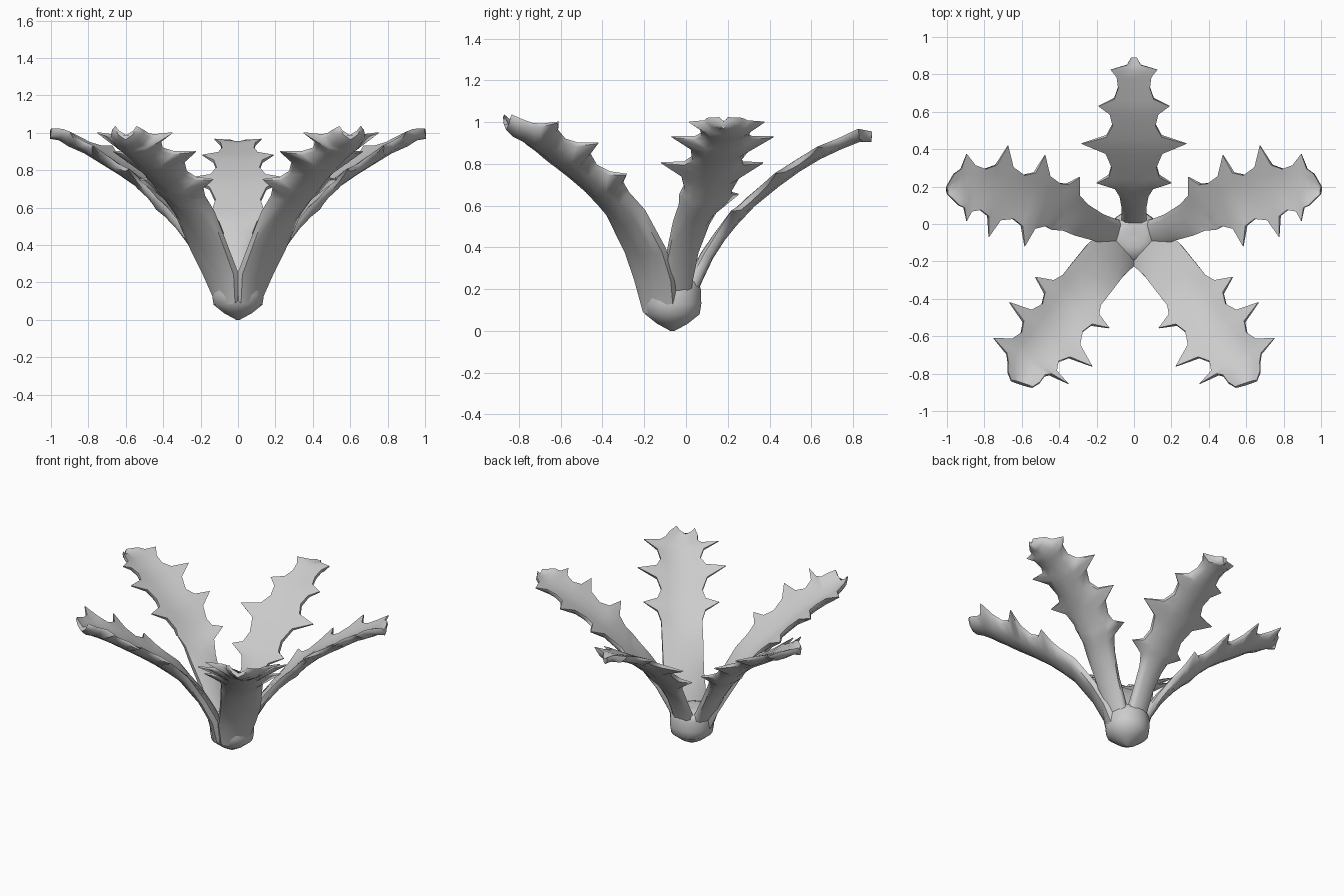
import bpy, bmesh, math
from mathutils import Vector

if "Cube" in bpy.data.objects:
    bpy.data.objects.remove(bpy.data.objects["Cube"])

grey = bpy.data.materials.new("leaf_grey")
grey.diffuse_color = (0.6, 0.6, 0.6, 1)
grey.use_nodes = True
grey.node_tree.nodes["Principled BSDF"].inputs["Base Color"].default_value = grey.diffuse_color
UP = Vector((0, 0, 1))


def finish(name, bm, angle):
    bmesh.ops.recalc_face_normals(bm, faces=bm.faces)
    mesh = bpy.data.meshes.new(name)
    bm.to_mesh(mesh)
    bm.free()
    mesh.materials.append(grey)
    obj = bpy.data.objects.new(name, mesh)
    bpy.context.collection.objects.link(obj)
    bpy.ops.object.select_all(action='DESELECT')
    obj.select_set(True)
    bpy.context.view_layer.objects.active = obj
    bpy.ops.object.shade_smooth_by_angle(angle=math.radians(angle))
    return obj


def skin(bm, rings):
    n = len(rings[0])
    for a, b in zip(rings, rings[1:]):
        for i in range(n):
            bm.faces.new((a[i], a[(i + 1) % n], b[(i + 1) % n], b[i]))
    bm.faces.new(rings[0])
    bm.faces.new(rings[-1])


def leaf(name, rows, cup, flip=1):
    """Row: x, y, z, left half width, right half width, half thickness, tooth rise (0 = no tooth).
    cup lifts the blade edges between the teeth."""
    full = []
    for i, r in enumerate(rows):
        lift = cup * min(max((r[2] - 0.35) / 0.25, 0), 1)

        # narrow shoulder rings on both sides of a tooth keep it pointed
        def shoulder(o):
            s = [0.6 * p + 0.4 * q for p, q in zip(r, o)]
            for k in (3, 4):
                s[k] = o[k] + 0.2 * (r[k] - o[k])
            s[6] = 0.35 * r[6] + 0.65 * lift
            return s + [0.4]
        if r[6] > 0:
            full += [shoulder(rows[i - 1]), list(r) + [0.12], shoulder(rows[i + 1])]
        else:
            full.append(list(r[:6]) + [lift, 0.5])
    pts = [Vector(r[:3]) for r in full]
    bm = bmesh.new()
    rings = []
    for i, r in enumerate(full):
        t = (pts[min(i + 2, len(pts) - 1)] - pts[max(i - 2, 0)]).normalized()
        s = t.cross(UP).normalized()
        n = s.cross(t)
        wl, wr, h, rise, edge = r[3:]
        # the middle of the blade stays slim where a tooth sticks out
        il, ir = min(wl, 0.13) * 0.65, min(wr, 0.13) * 0.65
        c, e, m = pts[i], n * h * edge, UP * min(rise, cup) * 0.45
        left, right = c - s * wl + UP * rise, c + s * wr + UP * rise
        ring = [left - e, left + e, c - s * il + n * h * 0.9 + m, c + n * h,
                c + s * ir + n * h * 0.9 + m, right + e, right - e,
                c + s * ir - n * h * 0.9 + m, c - n * h, c - s * il - n * h * 0.9 + m]
        rings.append([bm.verts.new((p.x * flip, p.y, p.z)) for p in ring])
    skin(bm, rings)
    return finish(name, bm, 60)


def sym(x, y, z, w, h, rise=0.0):
    return (x, y, z, w, w, h, rise)


back = [sym(0, -.03, .1, .07, .05), sym(0, .045, .25, .066, .035), sym(0, .1, .36, .066, .032),
        sym(0, .16, .45, .078, .03), sym(0, .22, .525, .20, .03, .05), sym(0, .31, .615, .12, .026),
        sym(0, .43, .715, .28, .028, .04), sym(0, .53, .785, .115, .026), sym(0, .63, .845, .19, .026, .035),
        sym(0, .73, .89, .085, .024), sym(0, .825, .93, .125, .026, .035), sym(0, .89, .925, .015, .02)]

side = [sym(.04, -.06, .1, .075, .05), sym(.12, -.045, .24, .075, .035), sym(.2, -.015, .38, .075, .032),
        sym(.29, .025, .50, .09, .03), (.385, .075, .595, .2, .12, .03, .06), sym(.44, .105, .655, .12, .028),
        sym(.53, .125, .735, .25, .028, .07), sym(.62, .145, .795, .12, .026),
        sym(.725, .175, .86, .25, .026, .07), sym(.81, .185, .91, .11, .024),
        sym(.895, .195, .95, .18, .026, .05), sym(.95, .185, .98, .085, .022), sym(1.0, .18, .985, .02, .018)]

front = [sym(.05, -.12, .1, .09, .05), sym(.095, -.15, .25, .12, .035), sym(.155, -.195, .38, .128, .032),
         sym(.23, -.29, .53, .13, .03), sym(.285, -.36, .60, .13, .028), sym(.33, -.42, .66, .24, .028, .09),
         sym(.385, -.505, .73, .13, .026), sym(.445, -.59, .80, .28, .028, .1),
         sym(.505, -.66, .855, .125, .026), (.555, -.73, .905, .23, .24, .026, .095),
         sym(.575, -.775, .93, .105, .024), sym(.59, -.82, .95, .09, .022), sym(.6, -.855, .975, .06, .014)]

leaf("back_leaf", back, .02)
for label, flip in (("right", 1), ("left", -1)):
    leaf(label + "_side_leaf", side, .03, flip)
    leaf(label + "_front_leaf", front, .055, flip)

# rounded base from which the leaves grow
bm = bmesh.new()
profile = [(.01, 0), (.075, .035), (.132, .08), (.14, .13), (.138, .2), (.125, .235), (.06, .255), (.01, .25)]
skin(bm, [[bm.verts.new((r * math.cos(a), r * math.sin(a) - .065, z))
           for a in (math.tau * (k + .5) / 20 for k in range(20))] for r, z in profile])
finish("base_bulb", bm, 60)
